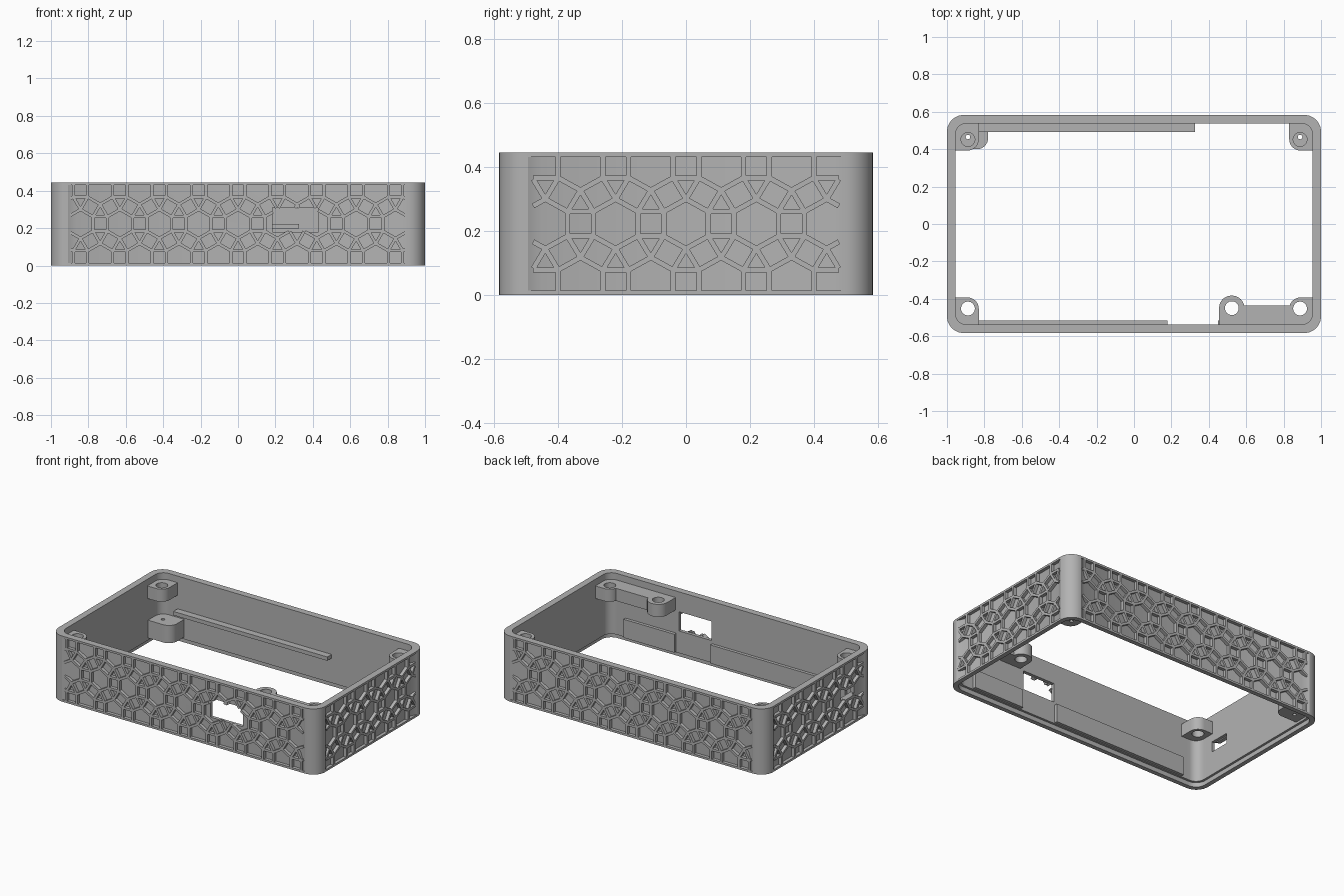
import bpy, bmesh
from math import sin, cos, pi, radians, sqrt
from mathutils import Matrix, Vector

if "Cube" in bpy.data.objects:
    bpy.data.objects.remove(bpy.data.objects["Cube"])

HX, HY, H = 1.0, 0.583, 0.445      # half sizes and height
RIM, WALL, RECESS = 0.014, 0.045, 0.022
RIB = 0.016

grey = bpy.data.materials.new("plain grey")
grey.use_nodes = True
grey.diffuse_color = (0.45, 0.45, 0.45, 1)
grey.node_tree.nodes["Principled BSDF"].inputs["Base Color"].default_value = grey.diffuse_color


def finish(name, bm):
    bmesh.ops.recalc_face_normals(bm, faces=bm.faces)
    mesh = bpy.data.meshes.new(name)
    bm.to_mesh(mesh)
    bm.free()
    mesh.materials.append(grey)
    obj = bpy.data.objects.new(name, mesh)
    bpy.context.collection.objects.link(obj)
    return obj


def smooth(obj):
    bpy.ops.object.select_all(action='DESELECT')
    obj.select_set(True)
    bpy.context.view_layer.objects.active = obj
    bpy.ops.object.shade_smooth_by_angle(angle=radians(30))


def add_box(bm, lo, hi):
    lo, hi = Vector(lo), Vector(hi)
    m = Matrix.Translation((lo + hi) / 2) @ Matrix.Diagonal((*(hi - lo), 1))
    return bmesh.ops.create_cube(bm, size=1, matrix=m)["verts"]


def box(name, lo, hi):
    bm = bmesh.new()
    add_box(bm, lo, hi)
    return finish(name, bm)


def cut(obj, cutter):
    mod = obj.modifiers.new("cut", 'BOOLEAN')
    mod.operation, mod.solver, mod.object = 'DIFFERENCE', 'EXACT', cutter
    bpy.context.view_layer.update()
    mesh = bpy.data.meshes.new_from_object(obj.evaluated_get(bpy.context.evaluated_depsgraph_get()))
    obj.modifiers.clear()
    obj.data = mesh
    bpy.data.objects.remove(cutter)


# Shell: stacked rounded outlines joined into one closed ring
def outline(inset, r, ramp, recess=0.0, steps=10):
    hx, hy = HX - inset, HY - inset
    quarter = [(hx - recess, hy - r - ramp)]
    for i in range(steps + 1):
        a = pi / 2 * i / steps
        quarter.append((hx - r + r * cos(a), hy - r + r * sin(a)))
    quarter.append((hx - r - ramp, hy - recess))
    pts = []
    for sx, sy in ((1, 1), (-1, 1), (-1, -1), (1, -1)):
        part = [(sx * x, sy * y) for x, y in quarter]
        pts += part if sx * sy > 0 else part[::-1]
    return pts


outer = outline(0, 0.09, 0.045)
panel = outline(0, 0.09, 0.045, RECESS)
inner = outline(WALL, 0.06, 0.03)
lip = outline(0.03, 0.07, 0.03)
levels = [(outer, 0), (outer, RIM), (panel, RIM), (panel, H - RIM), (outer, H - RIM),
          (outer, H), (inner, H), (inner, 0.03), (lip, 0.03), (lip, 0)]
bm = bmesh.new()
loops = [[bm.verts.new((x, y, z)) for x, y in pts] for pts, z in levels]
for a, b in zip(loops, loops[1:] + loops[:1]):
    for i in range(len(a)):
        j = (i + 1) % len(a)
        bm.faces.new((a[i], a[j], b[j], b[i]))
bmesh.ops.remove_doubles(bm, verts=bm.verts, dist=1e-5)
bmesh.ops.dissolve_degenerate(bm, edges=bm.edges, dist=1e-5)
shell = finish("shell", bm)

# Openings: (u min, u max, z min, z max) in panel coordinates
FRONT_HOLE = (0.185, 0.43, 0.18, 0.31)
SIDE_HOLE = (0.26, 0.40, 0.19, 0.26)
u0, u1, w0, w1 = FRONT_HOLE
cut(shell, box("front_cutter", (u0, -HY - 0.1, w0), (u1, -HY + 0.1, w1)))
u0, u1, w0, w1 = SIDE_HOLE
cut(shell, box("side_cutter", (-HX - 0.1, -u1, w0), (-HX + 0.1, -u0, w1)))
smooth(shell)


# Ribs: a tiling of hexagons, squares and triangles on each wall
def clip(p, q, rect):
    t0, t1 = 0.0, 1.0
    for axis in (0, 1):
        d = q[axis] - p[axis]
        lo, hi = rect[2 * axis] - p[axis], rect[2 * axis + 1] - p[axis]
        if abs(d) < 1e-9:
            if lo > 0 or hi < 0:
                return None
            continue
        t0, t1 = max(t0, min(lo / d, hi / d)), min(t1, max(lo / d, hi / d))
    return (t0, t1) if t0 < t1 else None


def tiling(pitch, row, half):
    a = pitch / (1 + sqrt(3))
    stretch = row / (pitch * sqrt(3) / 2)
    n = int(half / pitch) + 2
    for j in range(-2, 3):
        for i in range(-n, n + 1):
            c = Vector(((i + 0.5 * (j % 2)) * pitch, H / 2 + j * row))

            def at(deg, push=None):
                v = Vector((cos(radians(deg)), sin(radians(deg)))) * a
                if push is not None:
                    v += Vector((cos(radians(push)), sin(radians(push)))) * a
                return c + Vector((v.x, v.y * stretch))
            for k in range(6):
                d = 60 * k
                yield at(d - 30), at(d + 30)
                if k < 3:
                    yield at(d - 30), at(d - 30, d)
                    yield at(d + 30), at(d + 30, d)


def ribs(name, pitch, half, dist, turn, hole=None):
    bm = bmesh.new()
    place = Matrix.Rotation(radians(turn), 4, 'Z') @ Matrix.Translation((0, -dist, 0))
    area = (-half, half, RIM, H - RIM)
    for p, q in tiling(pitch, 0.182, half):
        span = clip(p, q, area)
        if not span:
            continue
        p, q = p.lerp(q, span[0]), p.lerp(q, span[1])
        gap = clip(p, q, hole) if hole else None
        for s, e in ([(0, gap[0]), (gap[1], 1)] if gap else [(0, 1)]):
            a, b = p.lerp(q, s), p.lerp(q, e)
            d = b - a
            if d.length < 0.003:
                continue
            mid = (a + b) / 2
            spin = Matrix.Rotation(-d.angle_signed(Vector((1, 0))) * -1, 4, 'Y')
            size = Matrix.Diagonal((d.length + RIB * 0.3, RECESS + 0.004, RIB, 1))
            m = place @ Matrix.Translation((mid.x, RECESS / 2 + 0.002, mid.y)) @ spin @ size
            # keep the bar turned along its own segment
            got = (spin.to_3x3() @ Vector((1, 0, 0)))
            if abs(got.x * d.y - got.z * d.x) > 1e-4:
                m = place @ Matrix.Translation((mid.x, RECESS / 2 + 0.002, mid.y)) @ spin.inverted() @ size
            bmesh.ops.create_cube(bm, size=1, matrix=m)
    finish(name, bm)


ribs("front_ribs", 0.2105, 0.893, HY, 0, FRONT_HOLE)
ribs("back_ribs", 0.2105, 0.893, HY, 180)
ribs("left_ribs", 0.2195, 0.475, HX, 90)
ribs("right_ribs", 0.2195, 0.475, HX, -90, SIDE_HOLE)


# Screw posts: blocks with rounded free corners and a round hole
def post(name, x, y, z, free, hole, radius, r=0.06):
    bm = bmesh.new()
    add_box(bm, (x[0], y[0], z[0]), (x[1], y[1], z[1]))
    edges = [e for e in bm.edges
             if abs(e.verts[0].co.z - e.verts[1].co.z) > 0.01
             and any((e.verts[0].co.xy - Vector(f)).length < 1e-4 for f in free)]
    bmesh.ops.bevel(bm, geom=edges, offset=r, segments=8, profile=0.5, affect='EDGES')
    obj = finish(name, bm)
    bm = bmesh.new()
    bmesh.ops.create_cone(bm, cap_ends=True, segments=32, radius1=radius, radius2=radius, depth=1,
                          matrix=Matrix.Translation((*hole, z[0])))
    cut(obj, finish("hole_cutter", bm))
    smooth(obj)


EX, EY = 0.965, 0.548
UP, LOW = (0.315, 0.40), (0.045, 0.165)
for sx, side in ((1, "left"), (-1, "right")):
    xs = tuple(sorted((sx * EX, sx * 0.83)))
    for sy, end in ((1, "back"), (-1, "front")):
        ys = tuple(sorted((sy * EY, sy * 0.393)))
        post(end + "_" + side + "_post", xs, ys, UP, [(sx * 0.83, sy * 0.393)],
             (sx * 0.888, sy * 0.452), 0.037)
    reach = 0.83 if sx > 0 else 0.78
    post("lower_" + side + "_post", tuple(sorted((sx * EX, sx * reach))), (0.4, EY), LOW,
         [(sx * reach, 0.4)], (sx * 0.888, 0.465), 0.012)
post("front_middle_post", (0.455, 0.59), (-EY, -0.383), UP,
     [(0.455, -0.383), (0.59, -0.383)], (0.523, -0.45), 0.037, 0.065)
box("front_post_bridge", (0.57, -EY, UP[0]), (0.85, -0.437, UP[1]))

# Inner rails
box("back_rail", (-0.83, 0.492, 0.197), (0.325, EY, 0.223))
box("front_ledge", (-0.83, -EY, 0.035), (0.18, -0.517, 0.16))
box("front_short_ledge", (0.45, -EY, 0.035), (0.83, -0.517, 0.16))
